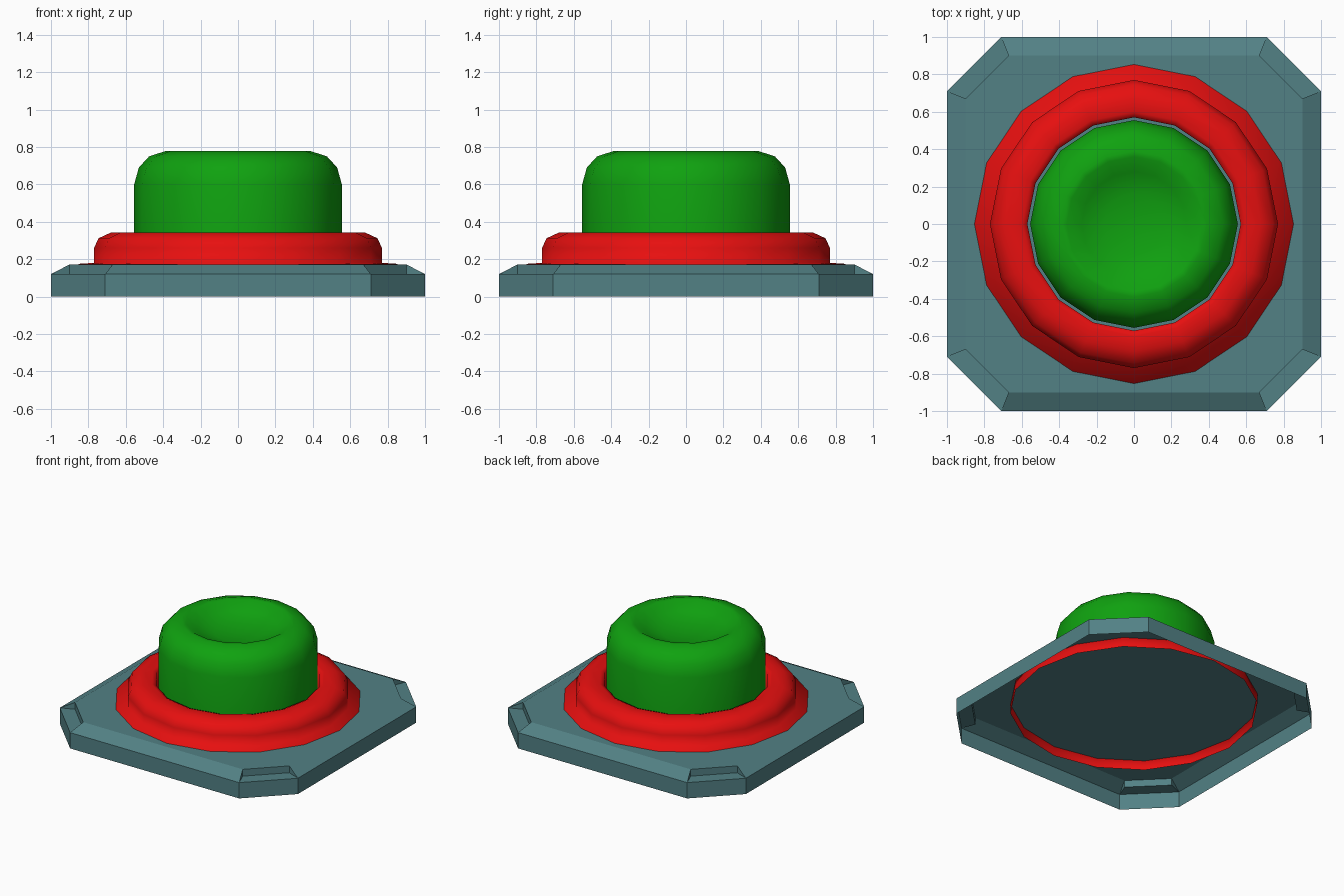
import bpy, bmesh, math
from mathutils import Matrix, Vector

if "Cube" in bpy.data.objects:
    bpy.data.objects.remove(bpy.data.objects["Cube"])


def material(name, color):
    m = bpy.data.materials.new(name)
    m.diffuse_color = (*color, 1)
    m.use_nodes = True
    m.node_tree.nodes["Principled BSDF"].inputs["Base Color"].default_value = m.diffuse_color
    return m


def finish(bm, name, mat, smooth):
    bmesh.ops.remove_doubles(bm, verts=bm.verts, dist=1e-4)
    for f in bm.faces:
        f.smooth = smooth
    mesh = bpy.data.meshes.new(name)
    bm.to_mesh(mesh)
    bm.free()
    mesh.materials.append(mat)
    ob = bpy.data.objects.new(name, mesh)
    bpy.context.collection.objects.link(ob)
    return ob


def lathe(name, profile, mat, sides=16):
    """Turn an (r, z) profile, listed from the bottom outside to the inside."""
    bm = bmesh.new()
    rings = []
    for i in range(sides):
        a = 2 * math.pi * i / sides
        rings.append([bm.verts.new((r * math.cos(a), r * math.sin(a), z))
                      for r, z in profile])
    for i in range(sides):
        p, q = rings[i], rings[(i + 1) % sides]
        for j in range(len(profile) - 1):
            if profile[j + 1][0] == 0:
                # shared centre point
                bm.faces.new((p[j], q[j], p[j + 1]))
            else:
                bm.faces.new((p[j], q[j], q[j + 1], p[j + 1]))
    return finish(bm, name, mat, True)


grey = material("slate_grey", (0.085, 0.22, 0.235))
red = material("red", (0.8, 0.005, 0.005))
green = material("green", (0.005, 0.36, 0.005))

# Base plate: open shell, sloped sides, notched clipped corners
LIP, TOP = 0.12, 0.172
bm = bmesh.new()
a0, a = (-0.71, -1, 0), (-0.71, -1, LIP)
b0, b = (0.71, -1, 0), (0.71, -1, LIP)
c0, c = (1, -0.71, 0), (1, -0.71, LIP)
ai, bi, ci = (-0.67, -0.9, TOP), (0.67, -0.9, TOP), (0.9, -0.67, TOP)
bl, cl = (0.67, -0.9, LIP), (0.9, -0.67, LIP)
quarter = [
    (a0, b0, b, a),        # side wall
    (b0, c0, c, b),        # corner wall
    (a, b, bi, ai),        # side slope
    (b, c, cl, bl),        # corner ledge
    (bl, cl, ci, bi),      # notch back
    (b, bl, bi), (c, ci, cl),  # notch ends
]
top = []
for k in range(4):
    rot = Matrix.Rotation(k * math.pi / 2, 3, 'Z')
    for face in quarter:
        bm.faces.new([bm.verts.new(rot @ Vector(p)) for p in face])
    top += [rot @ Vector(ai), rot @ Vector(bi)]
bm.faces.new([bm.verts.new(p) for p in top])
finish(bm, "base_plate", grey, False)

# Collar ring with a flange whose skirt passes down through the plate
lathe("collar", [(0.853, 0.10), (0.853, 0.175), (0.77, 0.18), (0.77, 0.26),
                 (0.745, 0.312), (0.68, 0.342), (0.60, 0.342), (0.57, 0.33),
                 (0.57, 0.173)], red)

# Push button with a dished top
lathe("button", [(0.555, 0.173), (0.555, 0.60), (0.53, 0.69), (0.475, 0.75),
                 (0.39, 0.777), (0.36, 0.775), (0.28, 0.722), (0.16, 0.688),
                 (0, 0.678)], green)
